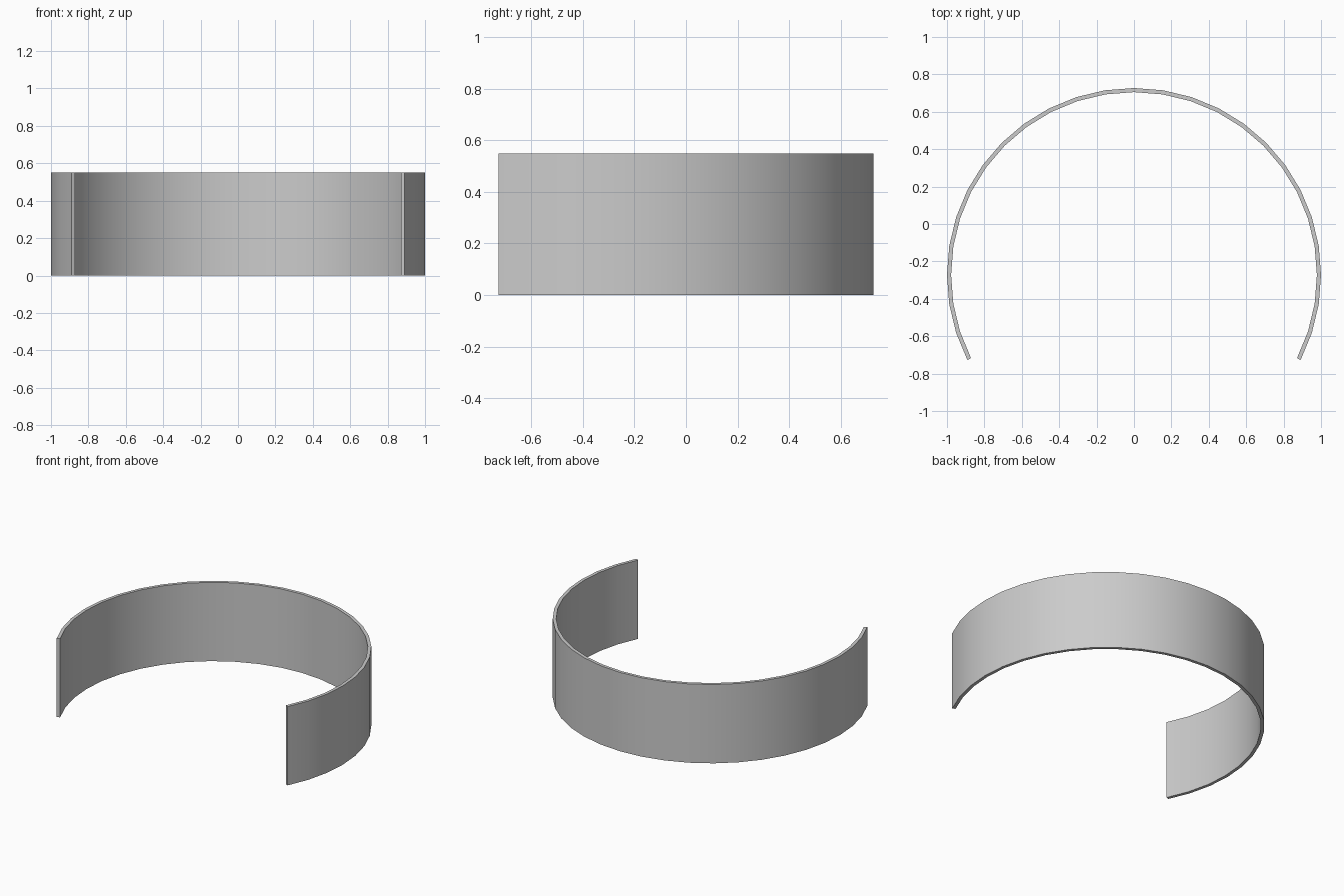
import bpy, bmesh, math

if "Cube" in bpy.data.objects:
    bpy.data.objects.remove(bpy.data.objects["Cube"])

R_OUT, R_IN = 1.0, 0.978   # outer and inner radius
HEIGHT = 0.55
STEPS, STEP = 13, math.radians(9)   # segments each side of the back
CY = 0.727 - R_OUT                  # arc centre, so the band is centred on y


def arc_point(r, i):
    a = i * STEP
    return (r * math.sin(a), CY + r * math.cos(a), 0)


# Open band: floor ring of quads, extruded upward
bm = bmesh.new()
rows = [[bm.verts.new(arc_point(r, i)) for r in (R_OUT, R_IN)]
        for i in range(-STEPS, STEPS + 1)]
faces = [bm.faces.new((a[0], b[0], b[1], a[1])) for a, b in zip(rows, rows[1:])]
ext = bmesh.ops.extrude_face_region(bm, geom=faces, use_keep_orig=True)
top = [v for v in ext["geom"] if isinstance(v, bmesh.types.BMVert)]
bmesh.ops.translate(bm, verts=top, vec=(0, 0, HEIGHT))
bmesh.ops.recalc_face_normals(bm, faces=bm.faces)

mesh = bpy.data.meshes.new("curved_band")
bm.to_mesh(mesh)
bm.free()
band = bpy.data.objects.new("curved_band", mesh)
bpy.context.collection.objects.link(band)

# Smooth walls, crisp rims and ends
bpy.context.view_layer.objects.active = band
band.select_set(True)
bpy.ops.object.shade_smooth_by_angle(angle=math.radians(30))
